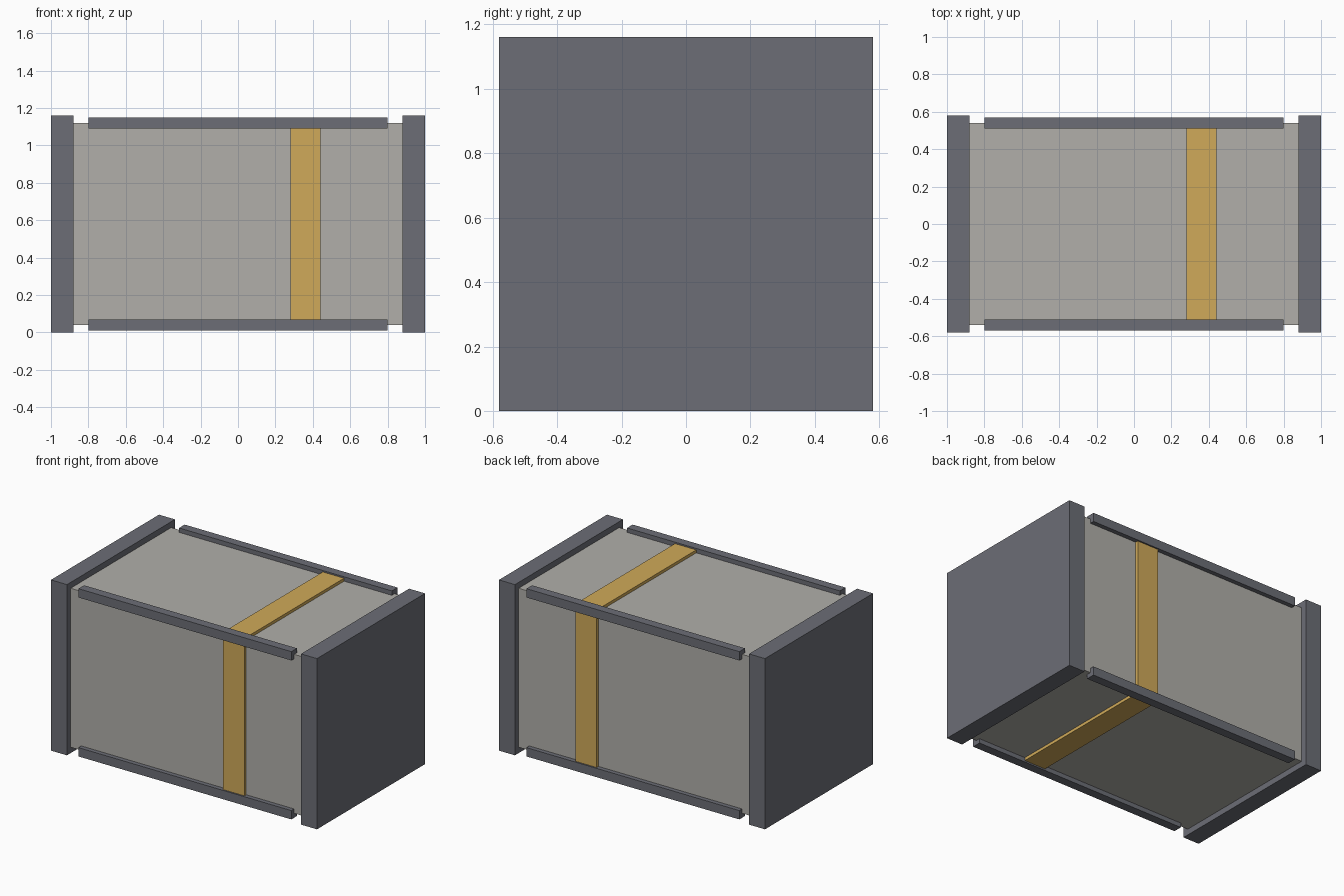
import bpy

if "Cube" in bpy.data.objects:
    bpy.data.objects.remove(bpy.data.objects["Cube"])

MID_Z = 0.58  # height of the crate's long axis


def material(name, rgb):
    mat = bpy.data.materials.new(name)
    mat.diffuse_color = (*rgb, 1.0)
    mat.use_nodes = True
    mat.node_tree.nodes["Principled BSDF"].inputs["Base Color"].default_value = mat.diffuse_color
    return mat


def box(name, centre, size, mat):
    bpy.ops.mesh.primitive_cube_add(size=1, location=centre)
    obj = bpy.context.object
    obj.name = name
    obj.scale = size
    bpy.ops.object.transform_apply(location=False, rotation=False, scale=True)
    obj.data.materials.append(mat)
    return obj


panel = material("panel_grey", (0.44, 0.43, 0.40))
frame = material("frame_dark", (0.15, 0.155, 0.18))
amber = material("band_amber", (0.63, 0.40, 0.10))

# Main container body
box("body", (0, 0, MID_Z), (1.76, 1.08, 1.08), panel)

# Coloured band wrapped around all four sides
box("band", (0.36, 0, MID_Z), (0.16, 1.12, 1.12), amber)

# Thick square end caps
for side, sx in (("left", -1), ("right", 1)):
    box(f"end_cap_{side}", (sx * 0.94, 0, MID_Z), (0.12, 1.16, 1.16), frame)

# Rails along the four long edges
for depth, sy in (("front", -1), ("back", 1)):
    for level, sz in (("bottom", -1), ("top", 1)):
        box(f"rail_{depth}_{level}", (0, sy * 0.54, MID_Z + sz * 0.54),
            (1.6, 0.06, 0.06), frame)
